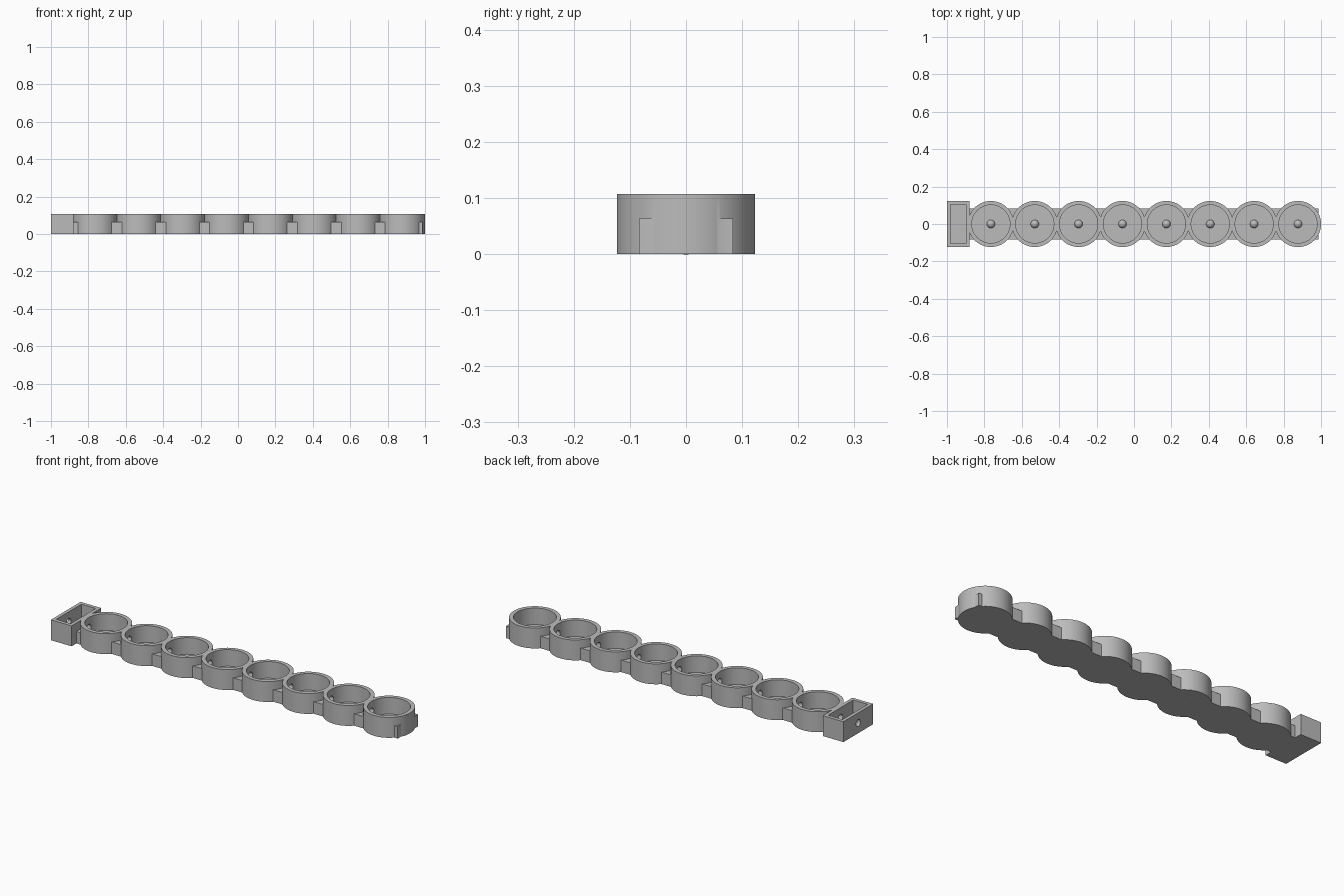
import bpy
import math
from mathutils import Matrix

if "Cube" in bpy.data.objects:
    bpy.data.objects.remove(bpy.data.objects["Cube"], do_unlink=True)

HEIGHT, FLOOR = 0.107, 0.02
OUTER, INNER = 0.123, 0.102
COUNT, PITCH, LAST = 8, 0.2346, 0.877
CENTRES = [LAST - PITCH * i for i in range(COUNT)]

grey = bpy.data.materials.new("plain grey")
grey.use_nodes = True
colour = (0.5, 0.5, 0.5, 1)
grey.diffuse_color = colour
grey.node_tree.nodes["Principled BSDF"].inputs["Base Color"].default_value = colour


def finish(name):
    obj = bpy.context.object
    obj.name = name
    obj.data.materials.append(grey)
    return obj


def box(name, x0, x1, half_y, z0, z1):
    bpy.ops.mesh.primitive_cube_add(size=1)
    obj = finish(name)
    obj.data.transform(Matrix.Translation(((x0 + x1) / 2, 0, (z0 + z1) / 2))
                       @ Matrix.Diagonal((x1 - x0, 2 * half_y, z1 - z0, 1)))
    return obj


def disc(name, x, radius, z0, z1):
    bpy.ops.mesh.primitive_cylinder_add(vertices=96, radius=radius, depth=z1 - z0,
                                        location=(x, 0, (z0 + z1) / 2))
    return finish(name)


def combine(body, tool, operation):
    mod = body.modifiers.new("combine", "BOOLEAN")
    mod.operation = operation
    mod.solver = "EXACT"
    mod.object = tool
    bpy.context.view_layer.objects.active = body
    bpy.ops.object.modifier_apply(modifier=mod.name)
    bpy.data.objects.remove(tool, do_unlink=True)


# Connecting rail, end box and round cups as one solid
body = box("cup_strip", -0.9, 0.986, 0.084, 0, 0.063)
combine(body, box("end_box", -1, -0.88, OUTER, 0, HEIGHT), "UNION")
for x in CENTRES:
    combine(body, disc("cup", x, OUTER, 0, HEIGHT), "UNION")

# Hollow out the box and the cups
combine(body, box("box_cavity", -0.982, -0.898, 0.104, FLOOR, 0.2), "DIFFERENCE")
for x in CENTRES:
    combine(body, disc("cup_cavity", x, INNER, FLOOR, 0.2), "DIFFERENCE")

# Wire passage through every wall except the far end
bpy.ops.mesh.primitive_cylinder_add(vertices=32, radius=0.018, depth=LAST + 1.1,
                                    location=((LAST - 1.1) / 2, 0, HEIGHT / 2),
                                    rotation=(0, math.pi / 2, 0))
combine(body, finish("wire_passage"), "DIFFERENCE")

# Small dome in the middle of each cup floor
for i, x in enumerate(CENTRES):
    bpy.ops.mesh.primitive_uv_sphere_add(segments=32, ring_count=16, radius=0.022,
                                         location=(x, 0, FLOOR + 0.001))
    finish(f"floor_dome_{i + 1}")
    bpy.ops.object.shade_smooth()

bpy.ops.object.select_all(action="DESELECT")
body.select_set(True)
bpy.context.view_layer.objects.active = body
bpy.ops.object.shade_smooth_by_angle(angle=math.radians(30))
